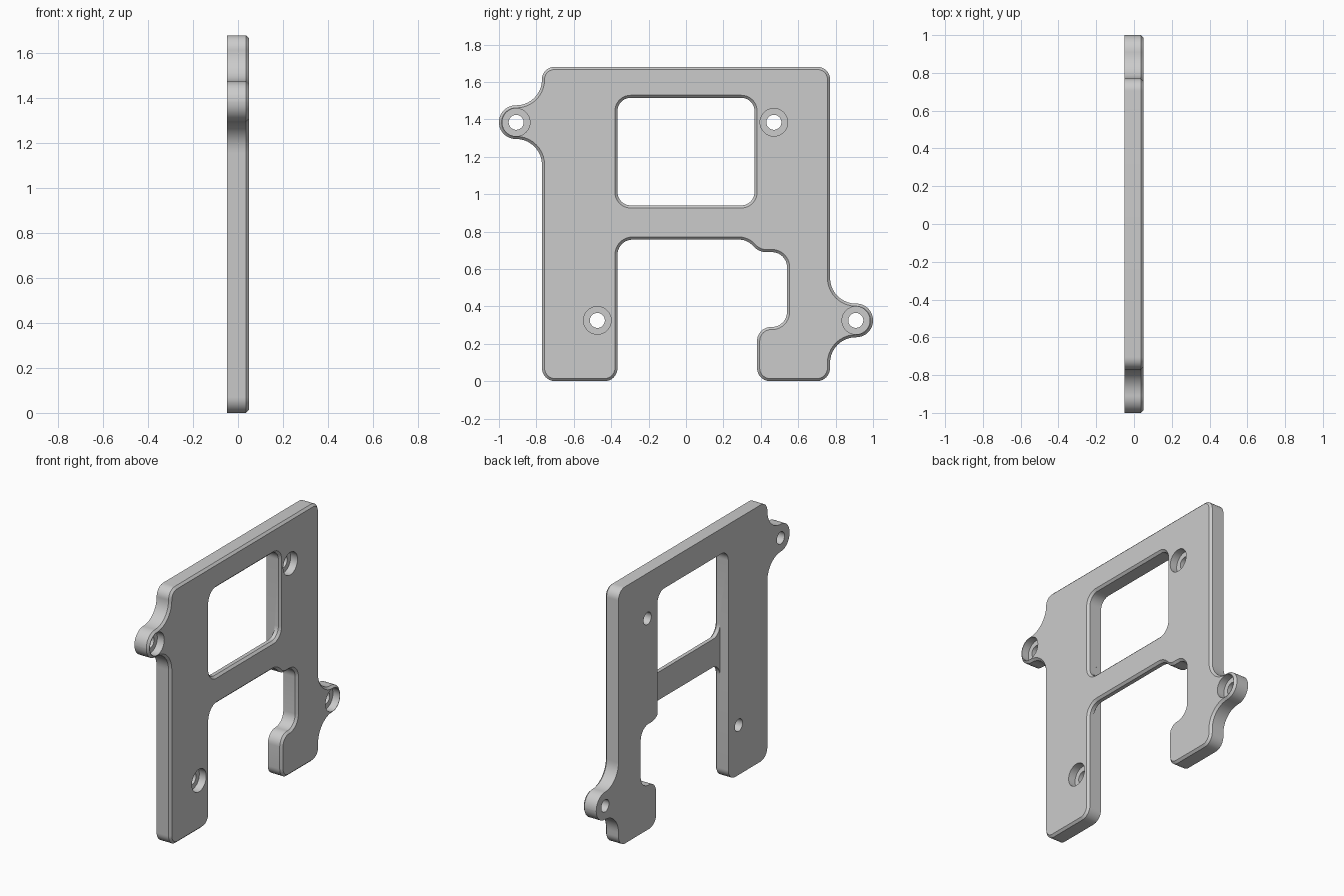
import bpy, bmesh, math
from mathutils import Vector, Matrix

cube = bpy.data.objects.get("Cube")
if cube:
    bpy.data.objects.remove(cube, do_unlink=True)

HALF = 0.05       # half the plate thickness
CHAMFER = 0.014
STEPS = 10        # segments per rounded corner


def rounded(corners):
    """Rounded polygon, material on its left: list of (point, normal into material)."""
    loop = []
    for i, (y, z, r) in enumerate(corners):
        p = Vector((y, z))
        u = (Vector(corners[i - 1][:2]) - p).normalized()
        v = (Vector(corners[(i + 1) % len(corners)][:2]) - p).normalized()
        angle = u.angle(v)
        side = 1 if (-u).cross(v) > 0 else -1
        centre = p + (u + v).normalized() * r / math.sin(angle / 2)
        start = p + u * r / math.tan(angle / 2) - centre
        for k in range(STEPS + 1):
            arm = Matrix.Rotation(side * (math.pi - angle) * k / STEPS, 2) @ start
            loop.append((centre + arm, -side * arm.normalized()))
    return loop


def circle(y, z, r, n=40):
    """Clockwise hole loop."""
    dirs = [Vector((math.cos(a), -math.sin(a))) for a in (math.tau * k / n for k in range(n))]
    return [(Vector((y, z)) + d * r, d) for d in dirs]


def sweep(bm, loop, profile):
    """Wall along a loop through (x, inset) steps; returns its first and last rims."""
    rings = [[bm.verts.new((x, *(p + n * inset))) for p, n in loop] for x, inset in profile]
    count = len(loop)
    for a, b in zip(rings, rings[1:]):
        for i in range(count):
            j = (i + 1) % count
            bm.faces.new((a[i], a[j], b[j], b[i]))
    return [[bm.edges.get((ring[i - 1], ring[i])) for i in range(count)]
            for ring in (rings[0], rings[-1])]


# Outline with two legs, side notch and two screw ears
outline = rounded([
    (-.77, 0, .07), (-.366, 0, .07), (-.366, .757, .08), (.325, .757, .1),
    (.392, .69, .09), (.54, .69, .08), (.54, .29, .08), (.38, .29, .075),
    (.38, 0, .07), (.77, 0, .07), (.77, .235, .138), (1, .235, .0895),
    (1, .415, .0895), (.77, .415, .138), (.77, 1.68, .065), (-.77, 1.68, .065),
    (-.77, 1.475, .138), (-1, 1.475, .0895), (-1, 1.295, .0895), (-.77, 1.295, .138)])
window = rounded([(-.366, .94, .07), (-.366, 1.515, .07), (.366, 1.515, .07), (.366, .94, .07)])

edge_profile = [(-HALF, 0), (HALF - CHAMFER, 0), (HALF, CHAMFER)]
screw_profile = [(-HALF, 0), (0, 0), (0, .034), (HALF, .034)]

bm = bmesh.new()
rims = [sweep(bm, loop, edge_profile) for loop in (outline, window)]
for y, z in ((-.908, 1.384), (.47, 1.384), (-.474, .325), (.908, .325)):
    rims.append(sweep(bm, circle(y, z, .04), screw_profile))

# Flat faces on both sides
for side in (0, 1):
    edges = [e for rim in rims for e in rim[side]]
    bmesh.ops.triangle_fill(bm, use_beauty=True, use_dissolve=False, edges=edges)
bmesh.ops.recalc_face_normals(bm, faces=bm.faces[:])

mesh = bpy.data.meshes.new("mounting_plate")
bm.to_mesh(mesh)
bm.free()
plate = bpy.data.objects.new("mounting_plate", mesh)
bpy.context.collection.objects.link(plate)

# Recess behind the crossbar
bpy.ops.mesh.primitive_cube_add(size=1, location=(-.05, 0, .85))
cutter = bpy.context.object
cutter.name = "crossbar_recess_cutter"
cutter.scale = (.12, .7324, .38)
cutter.hide_render = True
cut = plate.modifiers.new("crossbar_recess", "BOOLEAN")
cut.operation = "DIFFERENCE"
cut.solver = "EXACT"
cut.object = cutter

bpy.ops.object.select_all(action="DESELECT")
plate.select_set(True)
bpy.context.view_layer.objects.active = plate
bpy.ops.object.modifier_apply(modifier=cut.name)
bpy.data.objects.remove(cutter, do_unlink=True)

# Single grey finish
grey = bpy.data.materials.new("plain_grey")
grey.use_nodes = True
colour = (.6, .6, .6, 1)
grey.diffuse_color = colour
grey.node_tree.nodes["Principled BSDF"].inputs["Base Color"].default_value = colour
plate.data.materials.clear()
plate.data.materials.append(grey)
bpy.ops.object.shade_smooth_by_angle(angle=math.radians(30))
